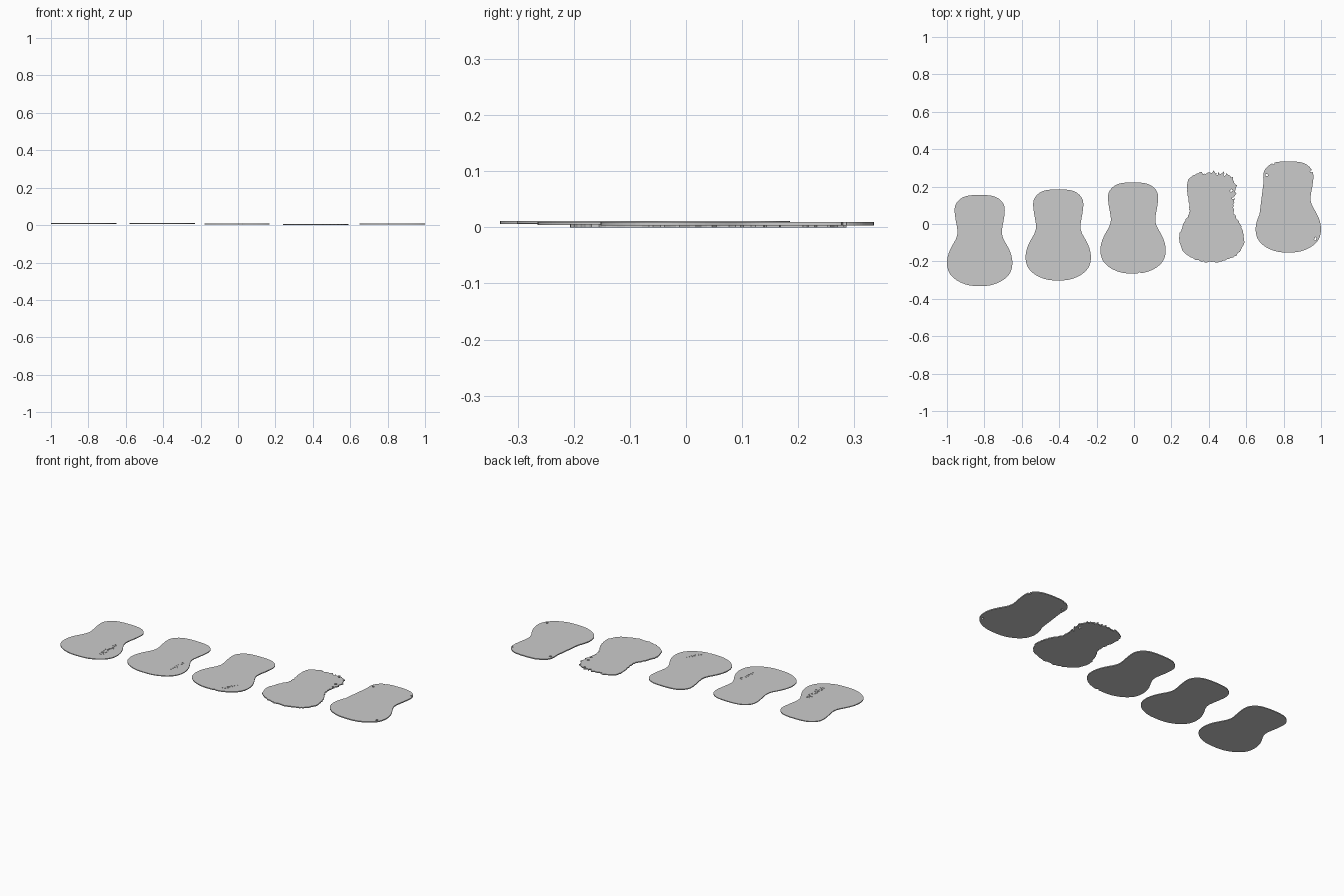
import bpy, bmesh, math, random
from mathutils import Matrix, Vector

if "Cube" in bpy.data.objects:
    bpy.data.objects.remove(bpy.data.objects["Cube"])

# Half outline of a waisted plate: (distance below the top, half width)
PROFILE = [(0, 0), (.002, .045), (.009, .08), (.025, .108), (.052, .129), (.085, .134),
           (.13, .129), (.175, .121), (.205, .119), (.235, .127), (.275, .149),
           (.31, .165), (.35, .174), (.39, .172), (.425, .157), (.455, .125),
           (.475, .085), (.485, .045), (.487, 0)]
LENGTH = .487


def smooth(points, steps):
    """Catmull-Rom curve through the points."""
    p = [Vector(q) for q in points]
    p = [Vector((p[1].x, -p[1].y))] + p + [Vector((p[-2].x, -p[-2].y))]
    out = []
    for i in range(1, len(p) - 2):
        a, b, c, d = p[i - 1:i + 3]
        for k in range(steps):
            t = k / steps
            out.append(.5 * (2 * b + (c - a) * t + (2 * a - 5 * b + 4 * c - d) * t * t
                             + (3 * b - a - 3 * c + d) * t ** 3))
    return out + [p[-2]]


def outline(rough, filled_waist, rng):
    half = smooth(PROFILE, 4)
    right = [Vector((q.y, -q.x)) for q in half]
    left = []
    for q in half[1:-1]:
        w = q.y
        if filled_waist and .09 < q.x < .29:
            w = max(w, .131 + (q.x - .10) * .124)
        left.append(Vector((-w, -q.x)))
    loop = right + left[::-1]
    mid = Vector((0, -LENGTH / 2))
    if rough:
        # Broken rim, most ragged near the upper right
        for q in loop:
            ragged = rough * (1.6 if q.y > -.2 and q.x > -.05 else .7)
            q += (q - mid).normalized() * rng.uniform(-ragged, ragged * .35)
    return [q - mid for q in loop]


def mesh_object(name, bm):
    bmesh.ops.recalc_face_normals(bm, faces=bm.faces)
    mesh = bpy.data.meshes.new(name)
    bm.to_mesh(mesh)
    bm.free()
    ob = bpy.data.objects.new(name, mesh)
    bpy.context.collection.objects.link(ob)
    return ob


def plate(name, x, y, z0, z1, rough=0, filled=False, scratches=None, notches=(), seed=1):
    rng = random.Random(seed)
    bm = bmesh.new()
    face = bm.faces.new([bm.verts.new((x + q.x, y + q.y, z0))
                         for q in outline(rough, filled, rng)])
    ext = bmesh.ops.extrude_face_region(bm, geom=[face], use_keep_orig=True)
    bmesh.ops.translate(bm, vec=(0, 0, z1 - z0),
                        verts=[v for v in ext["geom"] if isinstance(v, bmesh.types.BMVert)])
    ob = mesh_object(name, bm)

    # Cutter with shallow surface scratches and full-depth rim notches
    cut = bmesh.new()

    def box(px, py, size, angle):
        m = (Matrix.Translation((x + px, y + py, z1)) @ Matrix.Rotation(angle, 4, 'Z')
             @ Matrix.Diagonal((*size, 1)))
        bmesh.ops.create_cube(cut, size=1, matrix=m)

    if scratches:
        a, b, count, spread = scratches
        for i in range(count):
            t = (i + .5) / count
            p = Vector(a).lerp(Vector(b), t)
            box(p.x + rng.uniform(-spread, spread), p.y,
                (rng.uniform(.012, .024), .004, .003), rng.uniform(-.5, .5))
    for px, py in notches:
        box(px, py, (.010, .014, .03), rng.uniform(0, math.pi))
    if len(cut.verts):
        cutter = mesh_object(name + "_cutter", cut)
        cutter.hide_render = True
        cutter.hide_set(True)
        mod = ob.modifiers.new("damage", 'BOOLEAN')
        mod.operation = 'DIFFERENCE'
        mod.solver = 'EXACT'
        mod.use_self = True
        mod.object = cutter
    else:
        cut.free()
    return ob


# Five plates, stepping back from left to right
plate("plate_1", -.825, -.088, .0062, .0110, scratches=((.10, -.165), (.095, -.01), 16, .012), seed=3)
plate("plate_2", -.405, -.058, .0070, .0115, scratches=((.098, -.14), (.10, -.02), 7, .006), seed=4)
plate("plate_3", -.005, -.021, .0045, .0100, scratches=((.06, -.205), (.11, -.12), 6, .004),
      notches=[(.035, -.243), (.138, .115)], seed=5)
plate("plate_4_broken", .415, .038, 0, .0058, rough=.009,
      notches=[(-.045, .236), (.03, .232), (.07, .225), (.115, .10), (.105, .14)], seed=8)
plate("plate_5", .825, .0915, .0035, .0095, filled=True,
      notches=[(-.115, .17), (.125, .19), (-.08, .235), (.145, -.17)], seed=9)
